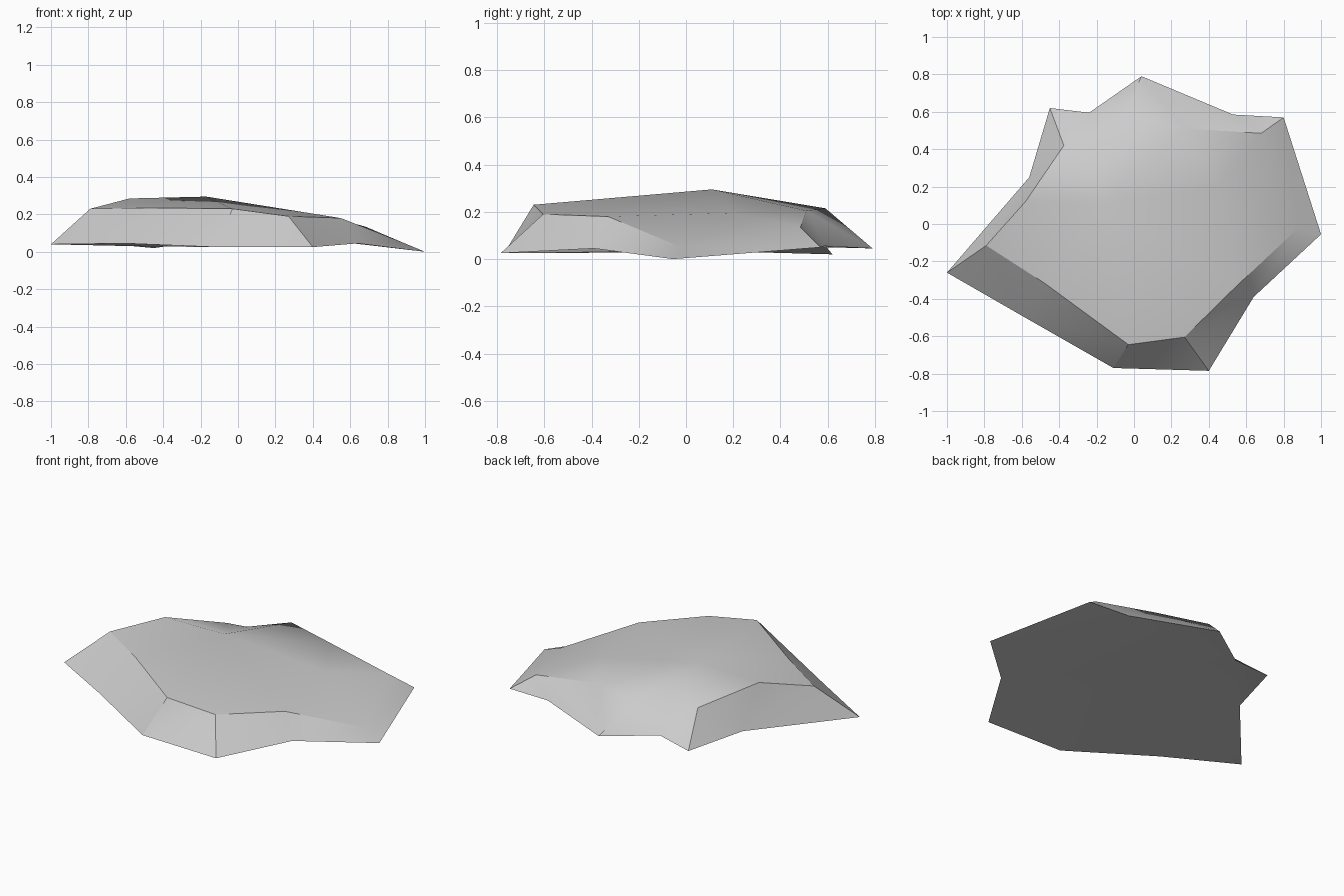
import bpy
import bmesh
import math

cube = bpy.data.objects.get("Cube")
if cube:
    bpy.data.objects.remove(cube)

# Ground outline and upper rim of the slab, paired point by point
outline = [(-1, -.26, .04), (-.6, -.49, .045), (-.11, -.77, .025), (.4, -.785, .025),
           (.64, -.39, .045), (1, -.055, 0), (.8, .57, .05), (.53, .585, .055),
           (.04, .79, .045), (-.24, .595, .05), (-.45, .62, .02), (-.56, .25, .03)]
rim = [(-.79, -.115, .23), (-.48, -.315, .235), (-.03, -.645, .23), (.27, -.605, .19),
       (.55, -.33, .18), (.88, -.02, .05), (.68, .485, .135), (.27, .51, .205),
       (-.05, .59, .215), (-.22, .4, .215), (-.375, .42, .19), (-.58, .12, .285)]

bm = bmesh.new()
low = [bm.verts.new(p) for p in outline]
high = [bm.verts.new(p) for p in rim]
peak = bm.verts.new((-.17, .11, .295))
shoulder = bm.verts.new((.45, .2, .195))

# Flanks, and a top fanned around the peak and the lower shoulder
count = len(low)
for i in range(count):
    j = (i + 1) % count
    bm.faces.new((low[i], low[j], high[j], high[i]))
    hub = shoulder if 4 <= i < 7 else peak
    bm.faces.new((high[i], high[j], hub))
bm.faces.new((peak, high[4], shoulder))
bm.faces.new((peak, shoulder, high[7]))

# Underside
bm.faces.new(low[::-1])
bmesh.ops.triangulate(bm, faces=bm.faces[:])
bmesh.ops.recalc_face_normals(bm, faces=bm.faces[:])

mesh = bpy.data.meshes.new("rock_slab")
bm.to_mesh(mesh)
bm.free()
rock = bpy.data.objects.new("rock_slab", mesh)
bpy.context.collection.objects.link(rock)

# Stone colour
stone = bpy.data.materials.new("grey_stone")
stone.use_nodes = True
colour = (.6, .6, .6, 1)
stone.diffuse_color = colour
stone.node_tree.nodes["Principled BSDF"].inputs["Base Color"].default_value = colour
mesh.materials.append(stone)

# Soft shading with crisp rim edges
bpy.ops.object.select_all(action='DESELECT')
rock.select_set(True)
bpy.context.view_layer.objects.active = rock
bpy.ops.object.shade_smooth_by_angle(angle=math.radians(32))
